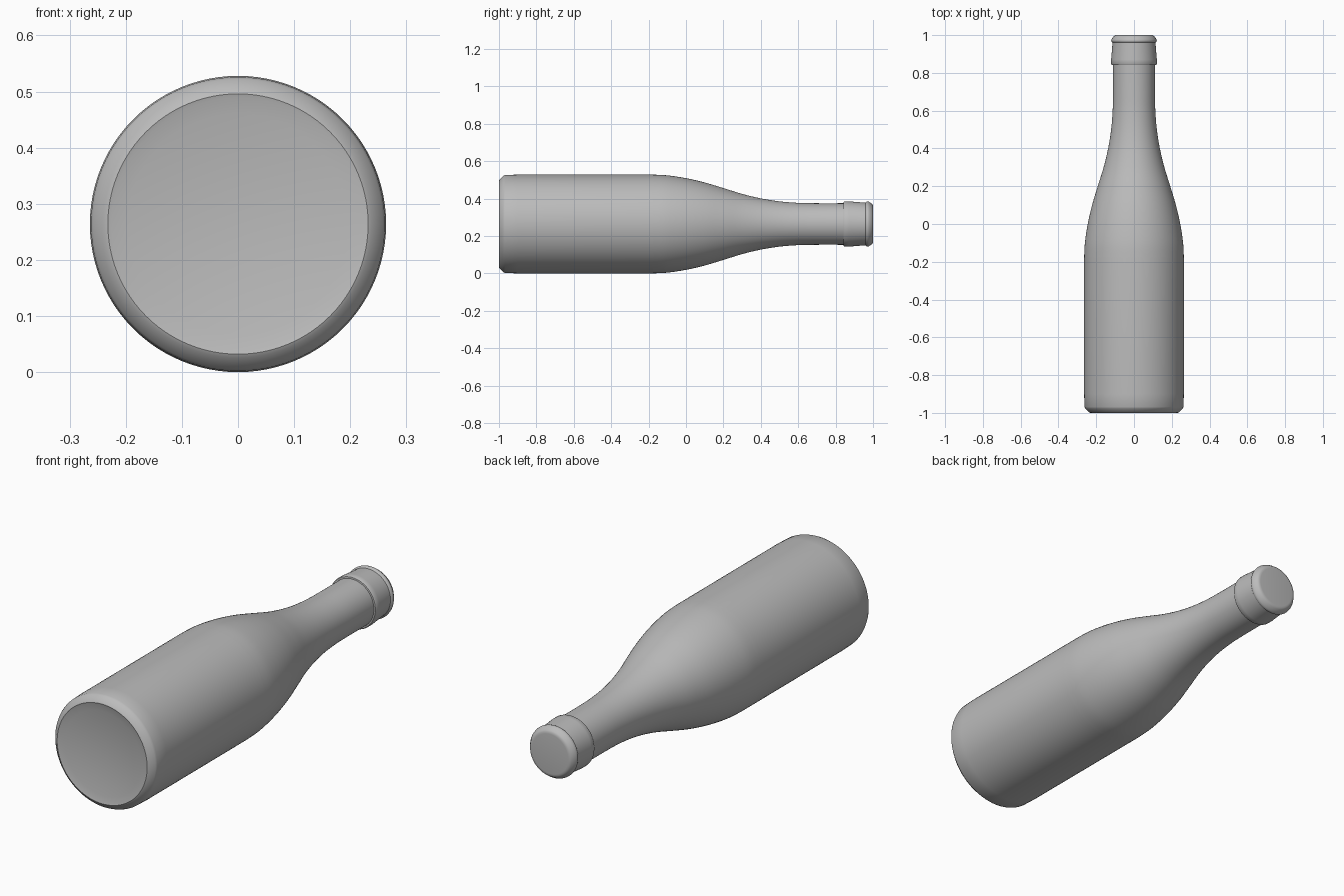
import bpy, bmesh, math
from mathutils import Matrix

cube = bpy.data.objects.get("Cube")
if cube:
    bpy.data.objects.remove(cube, do_unlink=True)

RADIUS = 0.264
SEGMENTS = 96

glass = bpy.data.materials.new("grey_glass")
glass.use_nodes = True
glass.diffuse_color = (0.5, 0.5, 0.5, 1)
glass.node_tree.nodes["Principled BSDF"].inputs["Base Color"].default_value = (0.5, 0.5, 0.5, 1)


def smooth_curve(points, steps=6):
    """Catmull-Rom curve through (radius, position) points."""
    pts = [points[0]] + points + [points[-1]]
    out = []
    for a, b, c, d in zip(pts, pts[1:], pts[2:], pts[3:]):
        for i in range(steps):
            t = i / steps
            out.append(tuple(0.5 * (2 * q + (r - p) * t + (2 * p - 5 * q + 4 * r - s) * t**2
                                    + (3 * q - p - 3 * r + s) * t**3)
                             for p, q, r, s in zip(a, b, c, d)))
    return out + [points[-1]]


# Shallow hollow under the base, then the chamfered heel
dish = [(0.225 * i / 8, -0.98 - 0.018 * (i / 8) ** 2) for i in range(9)]
heel = [(0.232, -1.0), (0.238, -0.997), (0.258, -0.977), (0.262, -0.968), (RADIUS, -0.9)]

# Straight body flowing through the shoulder into the neck
shoulder = smooth_curve([(RADIUS, -0.18), (0.26, -0.1), (0.245, 0.0), (0.222, 0.1),
                         (0.192, 0.2), (0.161, 0.3), (0.137, 0.4), (0.121, 0.5),
                         (0.113, 0.6), (0.111, 0.7), (0.111, 0.842)])

# Tapered collar, groove, rounded lip and closed mouth
collar = [(0.118, 0.843), (0.121, 0.848), (0.121, 0.87), (0.114, 0.955), (0.114, 0.96)]
lip = [(0.119, 0.964), (0.121, 0.97), (0.119, 0.978), (0.107, 0.995), (0.1, 0.999),
       (0.092, 1.0), (0, 1.0)]

# Revolve the profile, then lay the bottle on its side along y
bm = bmesh.new()
verts = [bm.verts.new((r, 0, h)) for r, h in dish + heel + shoulder + collar + lip]
edges = [bm.edges.new(pair) for pair in zip(verts, verts[1:])]
bmesh.ops.spin(bm, geom=verts + edges, cent=(0, 0, 0), axis=(0, 0, 1),
               angle=math.tau, steps=SEGMENTS)
bmesh.ops.remove_doubles(bm, verts=bm.verts, dist=0.0001)
bm.transform(Matrix.Translation((0, 0, RADIUS)) @ Matrix.Rotation(-math.pi / 2, 4, 'X'))
bmesh.ops.recalc_face_normals(bm, faces=bm.faces)

mesh = bpy.data.meshes.new("bottle")
bm.to_mesh(mesh)
bm.free()
mesh.materials.append(glass)
bottle = bpy.data.objects.new("bottle", mesh)
bpy.context.collection.objects.link(bottle)
bpy.context.view_layer.objects.active = bottle
bottle.select_set(True)
bpy.ops.object.shade_smooth_by_angle(angle=math.radians(40))
